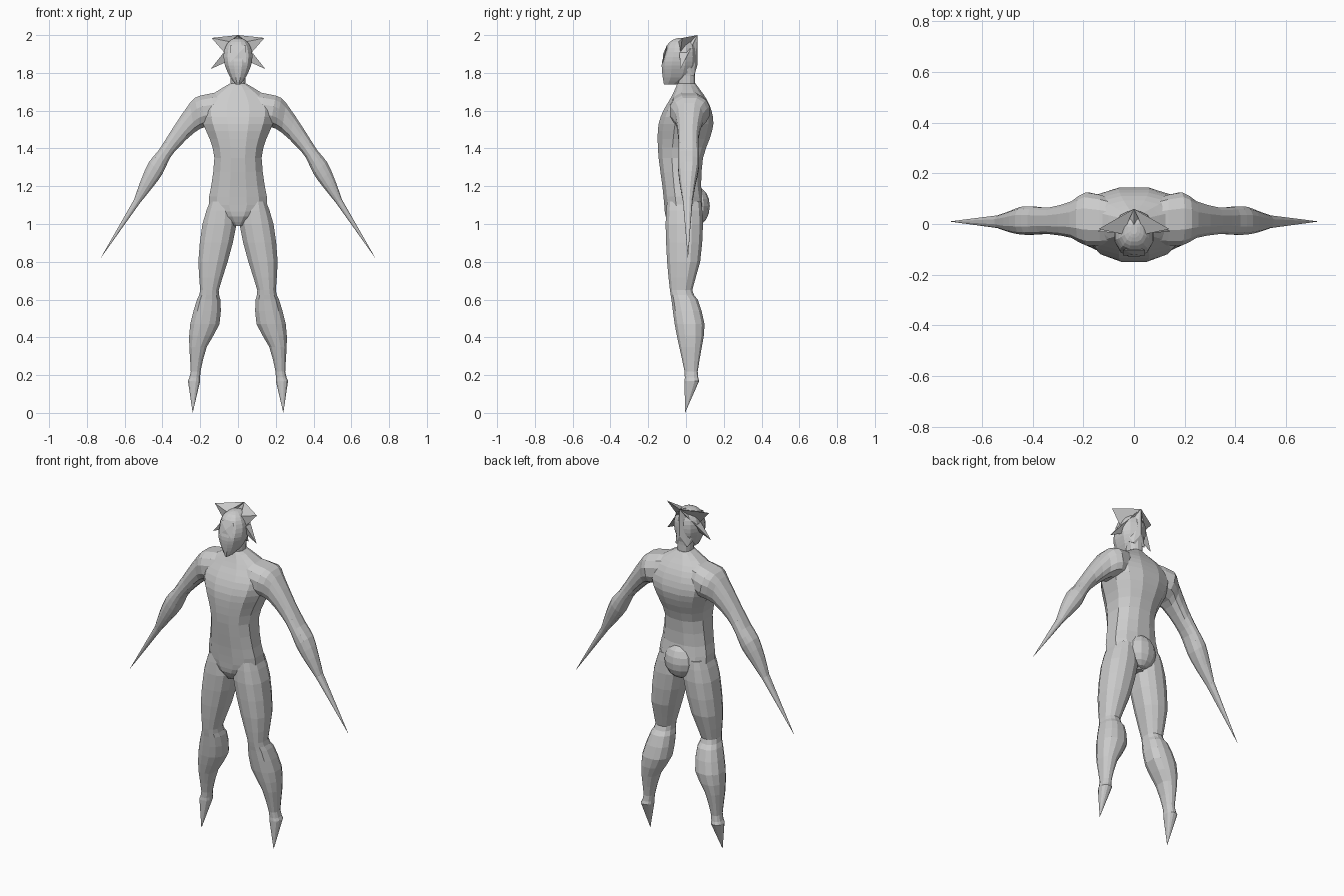
import bpy, bmesh, math
from mathutils import Vector

if "Cube" in bpy.data.objects:
    bpy.data.objects.remove(bpy.data.objects["Cube"])

gray = bpy.data.materials.new("plain gray")
gray.diffuse_color = (0.6, 0.6, 0.6, 1)
gray.use_nodes = True
gray.node_tree.nodes["Principled BSDF"].inputs["Base Color"].default_value = gray.diffuse_color

# Twelve-sided rounded box cross-section
SECTION = [(1, .4), (.72, .82), (.3, 1), (-.3, 1), (-.72, .82), (-1, .4),
           (-1, -.4), (-.72, -.82), (-.3, -1), (.3, -1), (.72, -.82), (1, -.4)]


def finish(name, bm, mirror=False):
    bmesh.ops.remove_doubles(bm, verts=bm.verts, dist=0.0005)
    bmesh.ops.recalc_face_normals(bm, faces=bm.faces)
    me = bpy.data.meshes.new(name)
    bm.to_mesh(me)
    bm.free()
    me.materials.append(gray)
    ob = bpy.data.objects.new(name, me)
    bpy.context.collection.objects.link(ob)
    if mirror:
        ob.modifiers.new("mirror", 'MIRROR').use_mirror_merge = False
    return ob


def smooth_rings(rings, steps):
    """Catmull-Rom interpolation of the ring measurements."""
    out = []
    for i in range(len(rings) - 1):
        p = [rings[max(i - 1, 0)], rings[i], rings[i + 1], rings[min(i + 2, len(rings) - 1)]]
        for s in range(steps):
            t = s / steps
            out.append([0.5 * (2 * b + (c - a) * t + (2 * a - 5 * b + 4 * c - d) * t * t
                               + (3 * b - a - 3 * c + d) * t ** 3) for a, b, c, d in zip(*p)])
    return out + [list(rings[-1])]


def loft(name, rings, steps=2, tip=None, mirror=False):
    """Ring = (x, z) of one side, (x, z) of the other, front y, back y."""
    bm = bmesh.new()
    loops = []
    for xa, za, xb, zb, yf, yb in smooth_rings(rings, steps):
        loops.append([bm.verts.new(((xa + xb) / 2 + u * (xb - xa) / 2,
                                    (yf + yb) / 2 + v * (yb - yf) / 2,
                                    (za + zb) / 2 + u * (zb - za) / 2)) for u, v in SECTION])
    n = len(SECTION)
    for a, b in zip(loops, loops[1:]):
        for i in range(n):
            bm.faces.new((a[i], a[(i + 1) % n], b[(i + 1) % n], b[i]))
    bm.faces.new(loops[0])
    if tip:
        end = bm.verts.new(tip)
        for i in range(n):
            bm.faces.new((loops[-1][i], loops[-1][(i + 1) % n], end))
    else:
        bm.faces.new(loops[-1])
    return finish(name, bm, mirror)


def upright(rows):
    return [(-w, z, w, z, yf, yb) for z, w, yf, yb in rows]


def hull(name, points, mirror=False):
    bm = bmesh.new()
    for p in points:
        bm.verts.new(p)
    bmesh.ops.convex_hull(bm, input=bm.verts)
    return finish(name, bm, mirror)


# Torso from crotch to collar
loft("torso", upright([
    (.99, .03, -.08, .06), (1.04, .10, -.108, .085), (1.1, .155, -.115, .095),
    (1.2, .142, -.125, .08), (1.35, .125, -.145, .09), (1.45, .15, -.15, .125),
    (1.53, .185, -.145, .145), (1.6, .20, -.12, .135), (1.66, .17, -.085, .11),
    (1.71, .10, -.06, .075), (1.745, .04, -.045, .05)]))

# Arms ending in long spikes
loft("arm", [
    (.08, 1.70, .09, 1.52, -.08, .10), (.20, 1.68, .17, 1.515, -.085, .125),
    (.255, 1.64, .23, 1.485, -.055, .09), (.35, 1.50, .31, 1.41, -.04, .065),
    (.42, 1.39, .36, 1.35, -.042, .068), (.47, 1.33, .40, 1.265, -.042, .068),
    (.515, 1.23, .455, 1.19, -.032, .05), (.55, 1.13, .52, 1.11, -.016, .034)],
    tip=(.73, .01, .815), mirror=True)

# Legs ending in pointed feet
loft("leg", [(a, z, b, z, yf, yb) for z, a, b, yf, yb in [
    (1.12, .03, .148, -.10, .08), (1.0, .008, .188, -.108, .09),
    (.8, .055, .21, -.10, .075), (.65, .102, .20, -.085, .033),
    (.6, .093, .217, -.077, .062), (.47, .098, .253, -.06, .098),
    (.35, .165, .258, -.036, .084), (.22, .198, .25, -.008, .062),
    (.17, .20, .265, -.008, .07)]],
    tip=(.24, -.005, 0), mirror=True)

# Rounded seat at the base of the back
bm = bmesh.new()
bmesh.ops.create_uvsphere(bm, u_segments=12, v_segments=8, radius=1)
for v in bm.verts:
    v.co = Vector((v.co.x * .09, .06 + v.co.y * .066, 1.095 + v.co.z * .1))
finish("seat", bm)

# Neck and head
loft("neck", upright([(1.68, .055, -.055, .065), (1.74, .038, -.042, .048),
                      (1.82, .045, -.05, .05)]))
loft("head", upright([
    (1.738, .012, -.117, -.05), (1.775, .04, -.123, .015), (1.82, .062, -.128, .04),
    (1.86, .074, -.127, .05), (1.91, .075, -.112, .05), (1.95, .06, -.098, .04),
    (1.975, .038, -.07, .02), (1.985, .012, -.04, 0)]))

# Back of the skull rises to a point
APEX = (0, .06, 2.0)
hull("skull_back", [APEX, (0, .06, 1.84), (.04, .042, 1.78), (-.04, .042, 1.78),
                    (.07, -.02, 1.9), (-.07, -.02, 1.9), (0, -.03, 1.98),
                    (.05, .01, 1.8), (-.05, .01, 1.8)])

# Crest spikes fanning from the skull point
hull("upper_spike", [APEX, (.14, -.02, 1.985), (.045, -.04, 1.965), (.07, -.03, 1.905)], True)
hull("lower_spike", [APEX, (.145, -.03, 1.82), (.07, -.035, 1.915), (.068, -.02, 1.855)], True)

# Square face panel split by a cross
hull("face_panel", [(-.043, -.102, 1.945), (.043, -.102, 1.945), (.043, -.124, 1.855),
                    (-.043, -.124, 1.855), (0, -.121, 1.9), (0, -.09, 1.9)])
